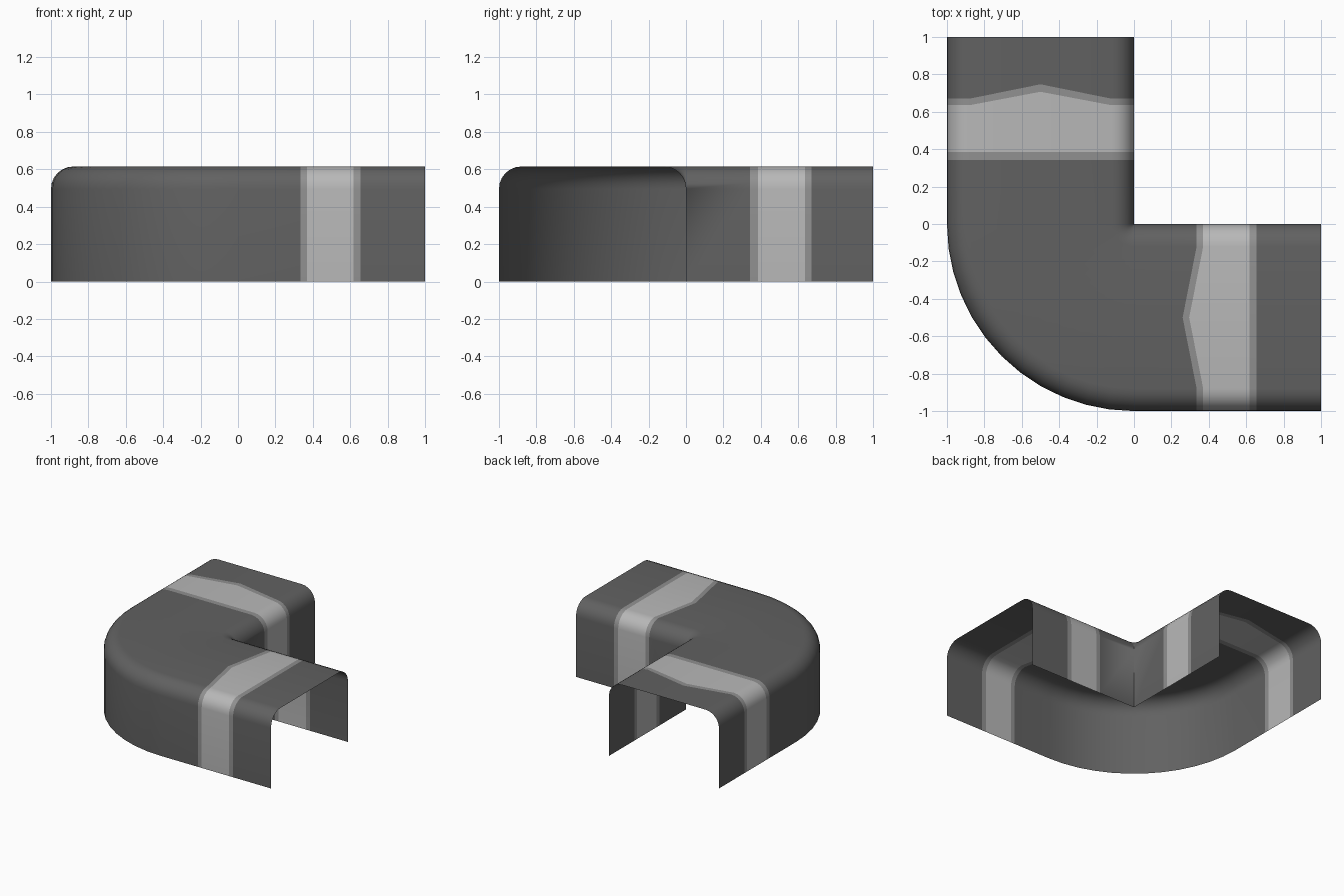
import bpy, bmesh, math

if "Cube" in bpy.data.objects:
    bpy.data.objects.remove(bpy.data.objects["Cube"])

H, R, SEG = 0.615, 0.12, 6      # height, edge rounding, segments per rounding
ARC = 12                        # facets around the outer bend


def material(name, v):
    m = bpy.data.materials.new(name)
    m.diffuse_color = (v, v, v, 1)
    m.use_nodes = True
    m.node_tree.nodes["Principled BSDF"].inputs["Base Color"].default_value = m.diffuse_color
    return m


# Cross-section: (distance from inner wall, height)
half = [(0, 0)]
for i in range(SEG + 1):
    a = math.pi / 2 * i / SEG
    half.append((R - R * math.cos(a), H - R + R * math.sin(a)))
profile = half + [(0.5, H)] + [(1 - d, z) for d, z in reversed(half)]


def point_of_band(d):
    # 0 on the walls and roundings, rising to 1 at the roof centre line
    return max(0, (0.5 - abs(d - 0.5) - R) / (0.5 - R))


# Stations along the path: (kind, position, arrow bulge, colour of following strip)
DARK, MID, LIGHT = 0, 1, 2
stations = [("right", 1, 0, DARK), ("right", 0.655, 0, MID), ("right", 0.617, 0, LIGHT),
            ("right", 0.37, 0.075, MID), ("right", 0.335, 0.075, DARK)]
stations += [("bend", i / ARC, 0, DARK) for i in range(ARC + 1)]
stations += [("back", 0.343, 0, MID), ("back", 0.385, 0, LIGHT),
             ("back", 0.635, 0.072, MID), ("back", 0.67, 0.077, DARK), ("back", 1, 0, DARK)]


def place(kind, s, bulge, d, z):
    k = bulge * point_of_band(d)
    if kind == "right":
        return (s - k, -d, z)
    if kind == "back":
        return (-d, s + k, z)
    a = s * math.pi / 2
    return (-d * math.sin(a), -d * math.cos(a), z)


# Elbow-shaped channel cover with two arrow bands
bm = bmesh.new()
rows = [[bm.verts.new(place(kind, s, b, d, z)) for d, z in profile]
        for kind, s, b, _ in stations]
for i in range(len(rows) - 1):
    for j in range(len(profile) - 1):
        f = bm.faces.new((rows[i][j], rows[i + 1][j], rows[i + 1][j + 1], rows[i][j + 1]))
        f.material_index = stations[i][3]
bmesh.ops.remove_doubles(bm, verts=bm.verts, dist=1e-5)

mesh = bpy.data.meshes.new("elbow_channel_cover")
bm.to_mesh(mesh)
bm.free()
for name, v in (("dark_grey", 0.12), ("mid_grey", 0.28), ("light_grey", 0.48)):
    mesh.materials.append(material(name, v))
cover = bpy.data.objects.new("elbow_channel_cover", mesh)
bpy.context.collection.objects.link(cover)
bpy.context.view_layer.objects.active = cover
cover.select_set(True)
bpy.ops.object.shade_smooth_by_angle(angle=math.radians(35))
